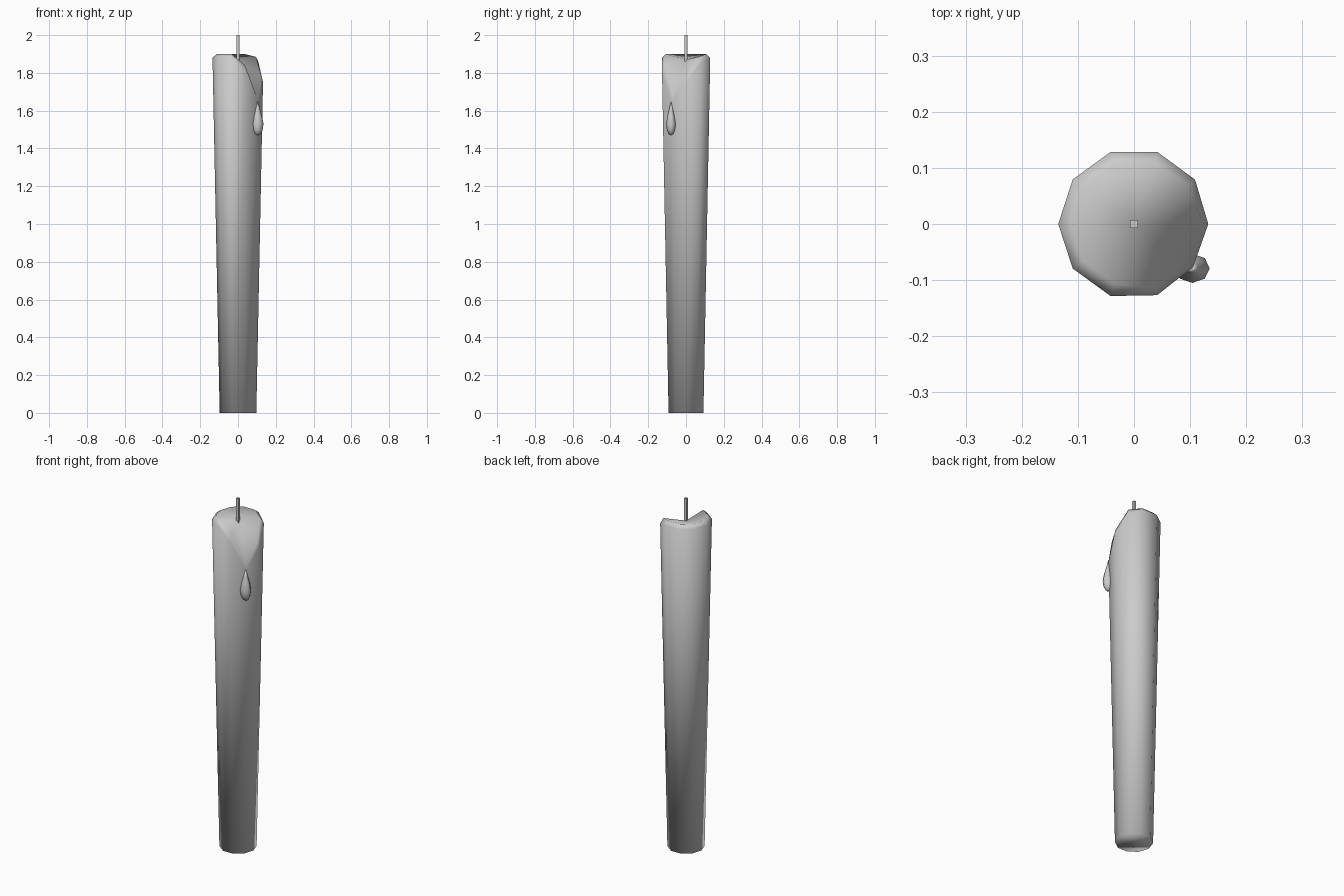
import bpy, bmesh, math

if "Cube" in bpy.data.objects:
    bpy.data.objects.remove(bpy.data.objects["Cube"])

SIDES = 10


def finish(name, bm, smooth=True):
    bmesh.ops.recalc_face_normals(bm, faces=bm.faces)
    for f in bm.faces:
        f.smooth = smooth
    me = bpy.data.meshes.new(name)
    bm.to_mesh(me)
    bm.free()
    ob = bpy.data.objects.new(name, me)
    bpy.context.collection.objects.link(ob)
    return ob


def ring(bm, n, fn):
    return [bm.verts.new(fn(i, 2 * math.pi * i / n)) for i in range(n)]


def bridge(bm, a, b):
    n = len(a)
    for i in range(n):
        bm.faces.new((a[i], a[(i + 1) % n], b[(i + 1) % n], b[i]))


def fan(bm, loop, co):
    c = bm.verts.new(co)
    for i in range(len(loop)):
        bm.faces.new((loop[i], loop[(i + 1) % len(loop)], c))


# Tapered wax body; the rim sags into a melted notch at corner 9 (front right)
outer_z = {0: 1.75, 1: 1.855, 8: 1.80, 9: 1.64}
inner_z = {0: 1.785, 1: 1.885, 8: 1.84, 9: 1.675}
inner_r = {0: 0.124, 1: 0.118, 8: 0.12, 9: 0.122}


def taper(z):
    return 0.097 + 0.038 * z / 1.88


def outer(i, a):
    z = outer_z.get(i, 1.88)
    r = taper(z)
    return (r * math.cos(a), r * math.sin(a), z)


def inner(i, a):
    r = inner_r.get(i, 0.112)
    return (r * math.cos(a), r * math.sin(a), inner_z.get(i, 1.9))


bm = bmesh.new()
base = ring(bm, SIDES, lambda i, a: (0.097 * math.cos(a), 0.097 * math.sin(a), 0))
rim = ring(bm, SIDES, outer)
lip = ring(bm, SIDES, inner)
bm.faces.new(base)
bridge(bm, base, rim)
bridge(bm, rim, lip)
fan(bm, lip, (0, 0, 1.87))
finish("candle_body", bm)

# Wax drip: a faceted teardrop below the notch
bm = bmesh.new()
cx, cy = 0.104, -0.079
loops = [ring(bm, 8, lambda i, a, s=s, z=z: (cx + 0.031 * s * math.cos(a),
                                             cy + 0.026 * s * math.sin(a), z))
         for z, s in [(1.475, 0.45), (1.497, 0.85), (1.53, 1.0), (1.57, 0.75), (1.61, 0.38)]]
for a, b in zip(loops, loops[1:]):
    bridge(bm, a, b)
fan(bm, loops[0], (cx, cy, 1.47))
fan(bm, loops[-1], (cx, cy, 1.65))
finish("wax_drip", bm)

# Square wick
bm = bmesh.new()
bmesh.ops.create_cube(bm, size=1)
for v in bm.verts:
    v.co = (v.co.x * 0.014, v.co.y * 0.014, 1.93 + v.co.z * 0.14)
finish("wick", bm, smooth=False)
